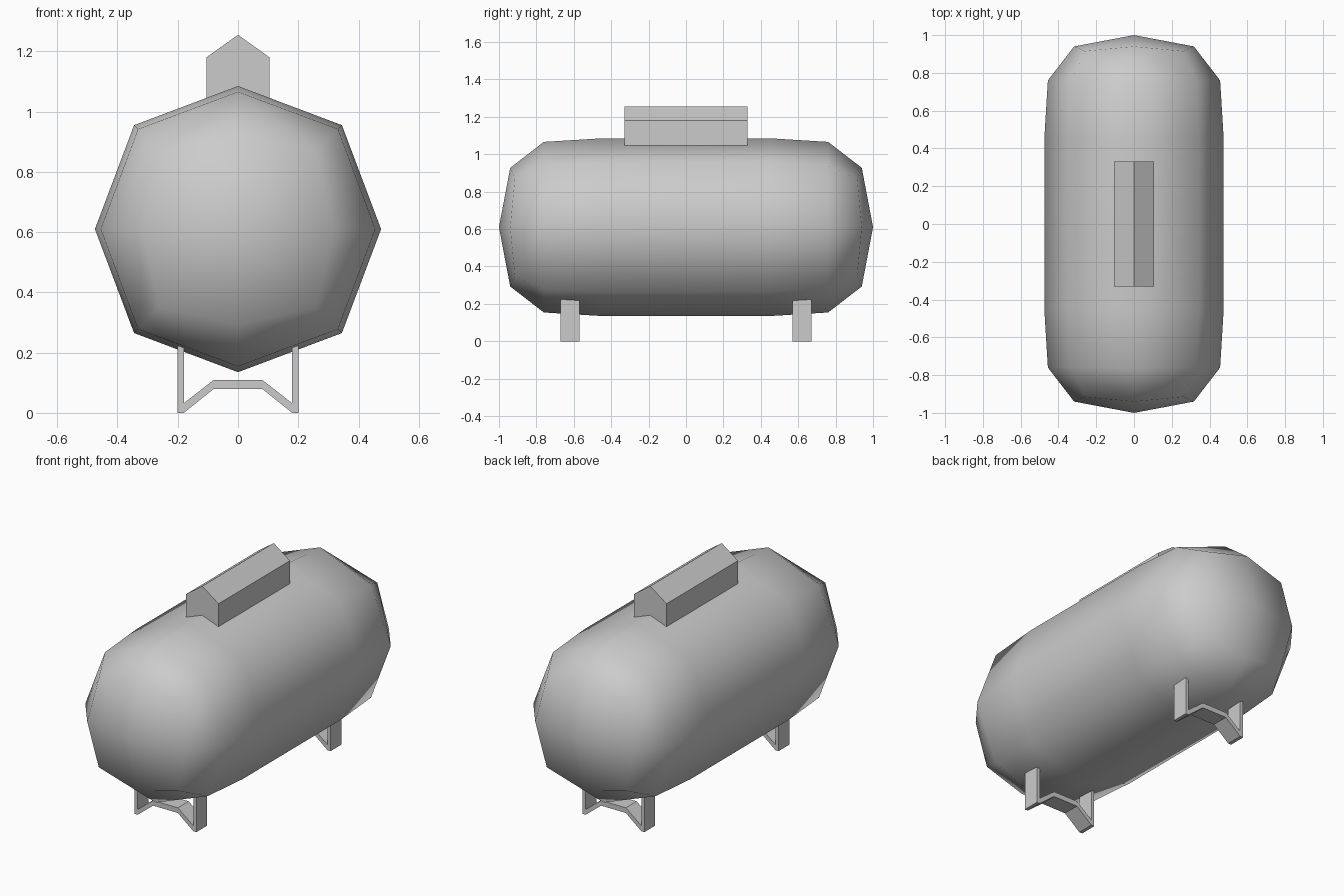
import bpy
import bmesh

cube = bpy.data.objects.get("Cube")
if cube:
    bpy.data.objects.remove(cube, do_unlink=True)

# One painted metal for the whole model
GREY = (0.6, 0.6, 0.6, 1.0)
metal = bpy.data.materials.new("grey metal")
metal.use_nodes = True
metal.diffuse_color = GREY
metal.node_tree.nodes["Principled BSDF"].inputs["Base Color"].default_value = GREY


def finish(name, bm, smooth=False):
    bmesh.ops.recalc_face_normals(bm, faces=bm.faces)
    mesh = bpy.data.meshes.new(name)
    bm.to_mesh(mesh)
    bm.free()
    mesh.materials.append(metal)
    if smooth:
        mesh.shade_smooth()
    obj = bpy.data.objects.new(name, mesh)
    bpy.context.collection.objects.link(obj)
    return obj


def extrude_profile(name, outline, y, depth):
    """Prism with an x/z outline, centred on y."""
    bm = bmesh.new()
    face = bm.faces.new([bm.verts.new((x, y - depth / 2, z)) for x, z in outline])
    new = bmesh.ops.extrude_face_region(bm, geom=[face])["geom"]
    verts = [g for g in new if isinstance(g, bmesh.types.BMVert)]
    bmesh.ops.translate(bm, verts=verts, vec=(0, depth, 0))
    return finish(name, bm)


def mirrored(half):
    """Close a right-hand outline with its left-hand copy."""
    return half + [(-x, z) for x, z in reversed(half) if x]


# Tank: eight-sided rings, each with its own side and diagonal points
CENTRE_Z = 0.61
DIRECTIONS = [(1, 0), (1, 1), (0, 1), (-1, 1), (-1, 0), (-1, -1), (0, -1), (1, -1)]
# side y, side reach, diagonal y, diagonal reach
half_rings = [(0.94, 0.317, 0.915, 0.26),
              (0.76, 0.456, 0.755, 0.332),
              (0.45, 0.475, 0.45, 0.345)]
rings = [(-a, b, -c, d) for a, b, c, d in half_rings] + half_rings[::-1]

bm = bmesh.new()
loops = []
for side_y, side, diag_y, diag in rings:
    loop = []
    for dx, dz in DIRECTIONS:
        reach, y = (diag, diag_y) if dx and dz else (side, side_y)
        loop.append(bm.verts.new((dx * reach, y, CENTRE_Z + dz * reach)))
    loops.append(loop)
for a, b in zip(loops, loops[1:]):
    for i in range(8):
        j = (i + 1) % 8
        bm.faces.new((a[i], a[j], b[j], b[i]))
# Domed ends, four quads meeting at the tip
for loop, y in ((loops[0], -1), (loops[-1], 1)):
    tip = bm.verts.new((0, y, CENTRE_Z))
    for i in range(0, 8, 2):
        bm.faces.new((tip, loop[i], loop[i + 1], loop[(i + 2) % 8]))
finish("tank", bm, smooth=True)

# Gabled valve cover along the top
extrude_profile("valve_cover",
                mirrored([(0.105, 1.046), (0.105, 1.18), (0, 1.255)]), 0, 0.66)

# Bent strap supports
support = mirrored([(0.08, 0.08), (0.18, 0), (0.2, 0), (0.2, 0.222),
                    (0.18, 0.222), (0.18, 0.032), (0.08, 0.11)])
for name, y in (("front_support", -0.62), ("back_support", 0.62)):
    extrude_profile(name, support, y, 0.1)
